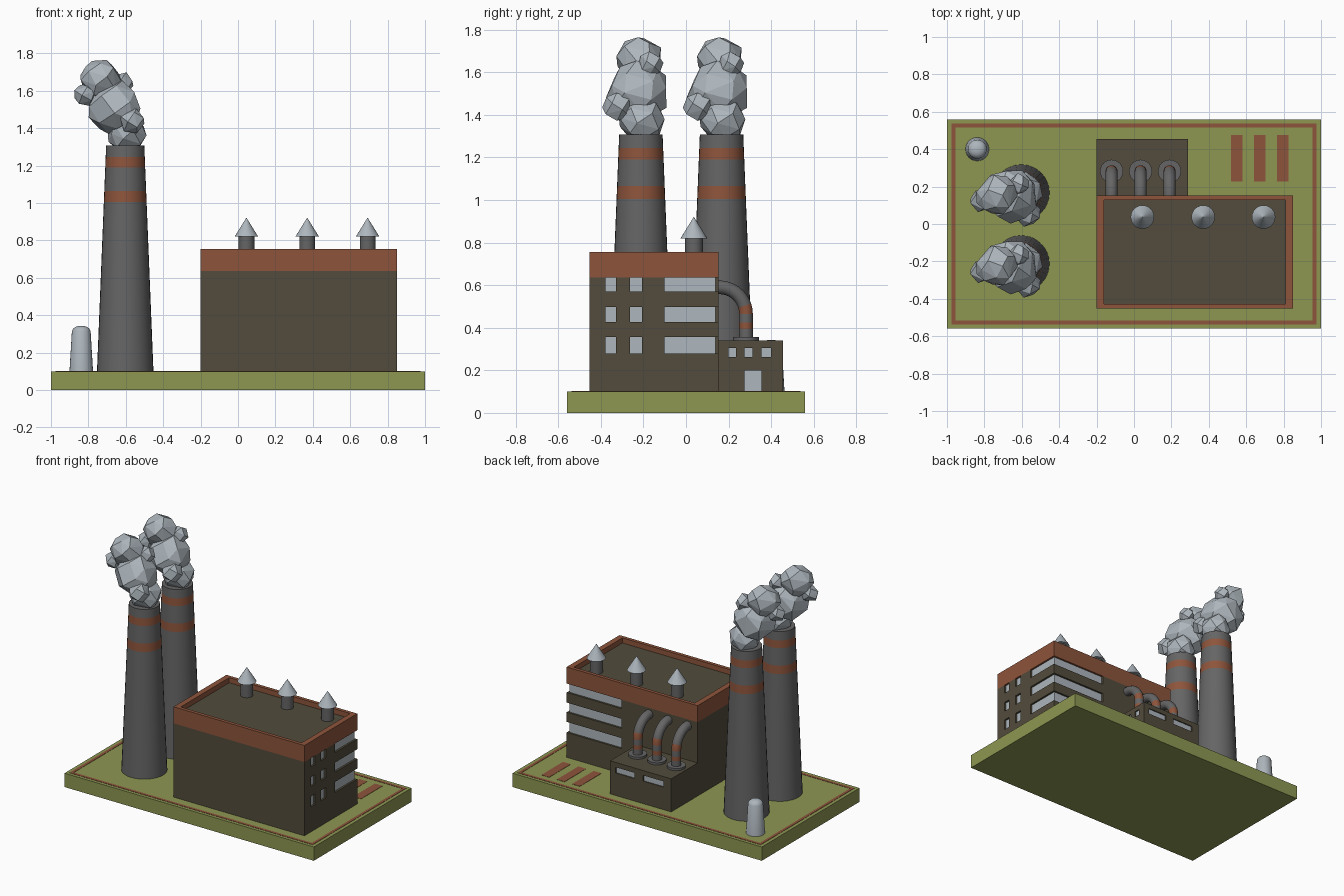
import bpy, bmesh, random
from math import sin, cos, pi, sqrt
from mathutils import Vector

if "Cube" in bpy.data.objects:
    bpy.data.objects.remove(bpy.data.objects["Cube"])


def mat(name, r, g, b):
    m = bpy.data.materials.new(name)
    m.diffuse_color = (r, g, b, 1)
    m.use_nodes = True
    m.node_tree.nodes["Principled BSDF"].inputs["Base Color"].default_value = m.diffuse_color
    return m


GREEN = mat("grass", 0.27, 0.31, 0.085)
RUST = mat("rust", 0.27, 0.09, 0.045)
DARK = mat("wall", 0.085, 0.072, 0.045)
GREY = mat("concrete", 0.13, 0.13, 0.13)
LIGHT = mat("pale", 0.42, 0.47, 0.51)


def finish(name, bm, mats, smooth=False):
    me = bpy.data.meshes.new(name)
    bmesh.ops.recalc_face_normals(bm, faces=bm.faces[:])
    bm.to_mesh(me)
    bm.free()
    for m in mats:
        me.materials.append(m)
    ob = bpy.data.objects.new(name, me)
    bpy.context.collection.objects.link(ob)
    if smooth:
        bpy.ops.object.select_all(action='DESELECT')
        ob.select_set(True)
        bpy.context.view_layer.objects.active = ob
        bpy.ops.object.shade_smooth_by_angle(angle=0.6)
    return ob


def boxes(name, spans, material):
    """One object from boxes given as (x0, x1, y0, y1, z0, z1)."""
    bm = bmesh.new()
    for s in spans:
        for v in bmesh.ops.create_cube(bm, size=1)['verts']:
            v.co = [s[2 * i] if v.co[i] < 0 else s[2 * i + 1] for i in range(3)]
    return finish(name, bm, [material])


def frame(name, x0, x1, y0, y1, z0, z1, tx, ty, material):
    """Rectangular ring with wall widths tx and ty."""
    return boxes(name, [(x0, x1, y0, y0 + ty, z0, z1), (x0, x1, y1 - ty, y1, z0, z1),
                        (x0, x0 + tx, y0 + ty, y1 - ty, z0, z1),
                        (x1 - tx, x1, y0 + ty, y1 - ty, z0, z1)], material)


def skin(name, rings, mats, idx):
    """Closed tube through rings of points; idx gives a material per segment."""
    bm = bmesh.new()
    vr = [[bm.verts.new(p) for p in r] for r in rings]
    n = len(vr[0])
    for a, b, m in zip(vr, vr[1:], idx):
        for i in range(n):
            j = (i + 1) % n
            bm.faces.new((a[i], a[j], b[j], b[i])).material_index = m
    bm.faces.new(vr[0][::-1]).material_index = idx[0]
    bm.faces.new(vr[-1]).material_index = idx[-1]
    return finish(name, bm, mats, True)


def lathe(name, x, y, profile, mats, idx=None, n=32):
    rings = [[(x + r * cos(2 * pi * i / n), y + r * sin(2 * pi * i / n), z)
              for i in range(n)] for r, z in profile]
    return skin(name, rings, mats, idx or [0] * (len(profile) - 1))


def walls(name, body, openings, depth=0.014):
    """Block with recessed glazing cut into it."""
    ob = boxes(name, [body], DARK)
    cut = boxes(name + "_cutter", openings, DARK)
    cut.hide_render = True
    cut.hide_viewport = True
    mod = ob.modifiers.new("openings", 'BOOLEAN')
    mod.object = cut
    mod.operation = 'DIFFERENCE'
    mod.solver = 'EXACT'
    x1, y1, z0, z1 = body[1] - depth, body[3] - depth, body[4], body[5]
    boxes(name + "_glass", [(o[0], min(o[1], x1), o[2], min(o[3], y1),
                             max(o[4], z0), min(o[5], z1)) for o in openings], LIGHT)


# Ground slab, painted border and parking stripes
boxes("ground", [(-1, 1, -0.56, 0.56, 0, 0.1)], GREEN)
frame("ground_border", -0.975, 0.975, -0.537, 0.537, 0.09, 0.102, 0.02, 0.02, RUST)
boxes("parking_stripes", [(x - 0.031, x + 0.031, 0.228, 0.475, 0.09, 0.102)
                          for x in (0.55, 0.673, 0.796)], RUST)

# Main hall: small side windows and strips wrapping the back right corner
openings = []
for z0, z1 in ((0.28, 0.357), (0.427, 0.497), (0.57, 0.66)):
    openings += [(0.80, 0.9, -0.378, -0.33, z0, z1), (0.80, 0.9, -0.262, -0.207, z0, z1),
                 (0.41, 0.9, -0.1, 0.2, z0, z1)]
walls("main_hall", (-0.2, 0.85, -0.453, 0.153, 0.1, 0.635), openings)
frame("parapet", -0.2, 0.85, -0.453, 0.153, 0.635, 0.755, 0.04, 0.025, RUST)
boxes("roof", [(-0.165, 0.815, -0.43, 0.13, 0.636, 0.718)], DARK)

# Annex with windows on two sides and a door
openings = [(0.25, 0.33, a, b, 0.263, 0.305) for a, b in
            ((0.2, 0.235), (0.275, 0.312), (0.355, 0.4))]
openings += [(0.25, 0.33, 0.275, 0.355, 0.05, 0.2)]
openings += [(a, b, 0.42, 0.5, 0.263, 0.305) for a, b in ((-0.14, 0.025), (0.095, 0.245))]
walls("annex", (-0.2, 0.29, 0.153, 0.455, 0.1, 0.34), openings, 0.008)

# Roof vents with conical caps
for i, x in enumerate((0.045, 0.37, 0.693)):
    lathe(f"roof_vent_{i}", x, 0.037, [(0.042, 0.71), (0.042, 0.825)], [GREY], n=24)
    lathe(f"vent_cap_{i}", x, 0.037, [(0.063, 0.82), (0.001, 0.92)], [LIGHT], n=24)

# Bent pipes from the annex roof into the hall, with rust bands
R, PY, PZ, pr = 0.125, 0.282, 0.465, 0.032
path = [(PY, z, 0) for z in (0.34, 0.395, 0.425)]
path += [(PY - R + R * cos(a), PZ + R * sin(a), a) for a in [pi / 2 * k / 10 for k in range(11)]]
path += [(0.14, PZ + R, pi / 2)]
for i, x in enumerate((-0.12, 0.035, 0.19)):
    rings = [[(x + pr * sin(t), y + pr * cos(t) * cos(a), z + pr * cos(t) * sin(a))
              for t in [2 * pi * k / 20 for k in range(20)]] for y, z, a in path]
    skin(f"pipe_{i}", rings, [GREY, RUST], [0, 1, 0, 1, 1] + [0] * (len(path) - 6))
    lathe(f"pipe_collar_{i}", x, PY, [(0.062, 0.335), (0.062, 0.356)], [GREY], n=24)


def rock(bm, c, r, n, rng):
    """Faceted puff: hull of jittered points spread over a sphere."""
    pts = []
    for k in range(n):
        z = 1 - (2 * k + 1) / n
        a = k * pi * (3 - sqrt(5)) + rng.uniform(-0.25, 0.25)
        s = sqrt(1 - z * z)
        p = Vector((s * cos(a), s * sin(a), z)) * r * rng.uniform(0.98, 1.1)
        pts.append(bm.verts.new(Vector(c) + p))
    res = bmesh.ops.convex_hull(bm, input=pts)
    junk = {v for v in res['geom_interior'] if isinstance(v, bmesh.types.BMVert)}
    bmesh.ops.delete(bm, geom=list(junk), context='VERTS')


# Tapered chimneys with two bands and a leaning smoke plume
levels = (0.1, 1.005, 1.065, 1.19, 1.245, 1.308)
puffs = [((0.005, 0, 1.375), 0.105, 24), ((-0.055, -0.012, 1.51), 0.142, 26),
         ((-0.13, -0.01, 1.662), 0.108, 24), ((-0.215, -0.04, 1.58), 0.06, 14),
         ((0.035, -0.11, 1.44), 0.07, 14), ((-0.015, 0.045, 1.64), 0.058, 14)]
for i, y in enumerate((-0.212, 0.167)):
    prof = [(0.151 - 0.049 * (z - 0.1) / 1.208, z) for z in levels]
    lathe(f"chimney_{i}", -0.603, y, prof, [GREY, RUST], [0, 1, 0, 1, 0])
    rng = random.Random(4)
    bm = bmesh.new()
    for (dx, dy, z), r, n in puffs:
        rock(bm, (-0.603 + dx, y + dy, z), r, n, rng)
    finish(f"smoke_{i}", bm, [LIGHT])

# Small tapered tank with a rounded top
lathe("tank", -0.838, 0.4, [(0.063, 0.1), (0.05, 0.315), (0.044, 0.327),
                            (0.032, 0.337), (0.015, 0.343)], [LIGHT], n=24)
